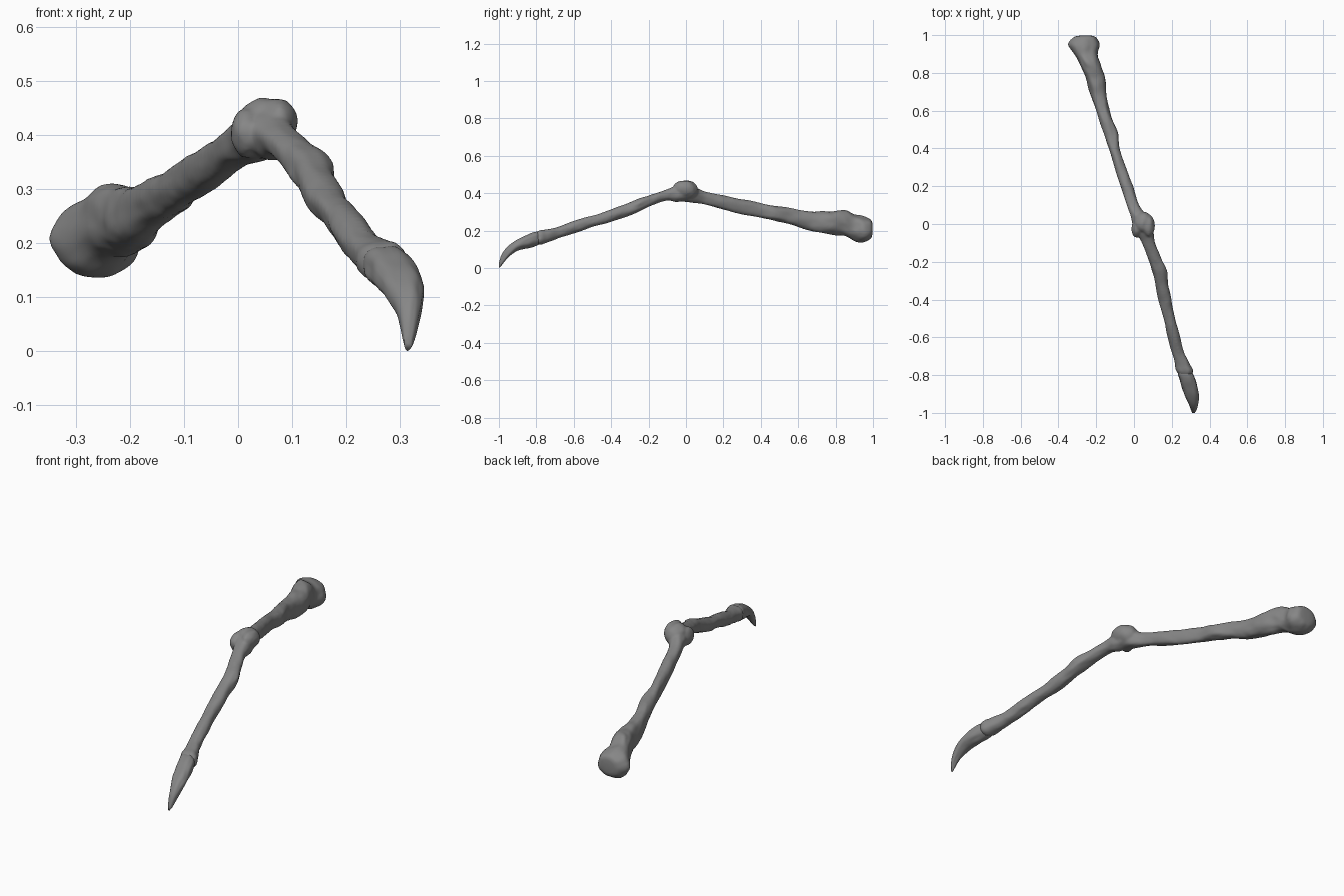
import bpy, bmesh, math
from mathutils import Vector, noise

SIDES = 32

# Dark grey surface
grey = bpy.data.materials.new("dark_grey")
grey.diffuse_color = (0.24, 0.24, 0.24, 1)


def smooth_rows(rows, steps):
    # Catmull-Rom interpolation between cross-section rows
    out = []
    for i in range(len(rows) - 1):
        p = [Vector(rows[max(0, min(len(rows) - 1, i + k))]) for k in (-1, 0, 1, 2)]
        for s in range(steps):
            t = s / steps
            out.append(0.5 * (2 * p[1] + (p[2] - p[0]) * t
                              + (2 * p[0] - 5 * p[1] + 4 * p[2] - p[3]) * t * t
                              + (3 * p[1] - p[0] - 3 * p[2] + p[3]) * t ** 3))
    out.append(Vector(rows[-1]))
    return out


def finish(bm, name):
    bmesh.ops.recalc_face_normals(bm, faces=bm.faces)
    mesh = bpy.data.meshes.new(name)
    bm.to_mesh(mesh)
    bm.free()
    mesh.materials.append(grey)
    for f in mesh.polygons:
        f.use_smooth = True
    ob = bpy.data.objects.new(name, mesh)
    bpy.context.collection.objects.link(ob)
    return ob


def limb(name, rows, rough, steps=6):
    # rows: y, x min, x max, z min, z max
    bm = bmesh.new()
    rings = []
    for y, x0, x1, z0, z1 in smooth_rows(rows, steps):
        ring = []
        for k in range(SIDES):
            a = 2 * math.pi * k / SIDES
            c, s = math.cos(a), math.sin(a)
            c = math.copysign(abs(c) ** 0.88, c)
            s = math.copysign(abs(s) ** 0.88, s)
            n = noise.noise(Vector((c * 1.3, y * 12, s * 1.3)))
            n += 0.6 * noise.noise(Vector((c * 2.6, y * 24, s * 2.6 + 5)))
            r = 1.01 + rough * n
            ring.append(bm.verts.new(((x0 + x1) / 2 + (x1 - x0) / 2 * c * r, y,
                                      (z0 + z1) / 2 + (z1 - z0) / 2 * s * r)))
        rings.append(ring)
    for a, b in zip(rings, rings[1:]):
        for k in range(SIDES):
            j = (k + 1) % SIDES
            bm.faces.new((a[k], a[j], b[j], b[k]))
    bm.faces.new(rings[0])
    bm.faces.new(rings[-1])
    return finish(bm, name)


def lobe(name, centre, radii, rough=0.08):
    bm = bmesh.new()
    bmesh.ops.create_uvsphere(bm, u_segments=28, v_segments=18, radius=1)
    for v in bm.verts:
        r = 1 + rough * noise.noise(v.co * 1.7 + Vector(centre) * 20)
        v.co = Vector(centre) + Vector([v.co[i] * radii[i] * r for i in range(3)])
    return finish(bm, name)


# Upper segment, flared and rounded at the hip end
upper = limb("leg_segments", [
    (0.998, -0.275, -0.235, 0.195, 0.225),
    (0.99, -0.315, -0.205, 0.16, 0.257),
    (0.95, -0.345, -0.185, 0.141, 0.275),
    (0.90, -0.318, -0.193, 0.145, 0.285),
    (0.85, -0.287, -0.18, 0.172, 0.308),
    (0.78, -0.257, -0.155, 0.18, 0.303),
    (0.70, -0.235, -0.147, 0.19, 0.302),
    (0.64, -0.214, -0.14, 0.205, 0.306),
    (0.57, -0.19, -0.12, 0.23, 0.318),
    (0.48, -0.16, -0.085, 0.252, 0.332),
    (0.40, -0.132, -0.076, 0.268, 0.348),
    (0.30, -0.102, -0.043, 0.288, 0.367),
    (0.20, -0.07, -0.006, 0.312, 0.388),
    (0.10, -0.038, 0.027, 0.34, 0.41),
    (0.03, -0.012, 0.075, 0.35, 0.44),
    (-0.04, 0.0, 0.08, 0.36, 0.42)], 0.10)

# Lower segment ending in a collar
lower = limb("lower_leg", [
    (0.04, 0.02, 0.085, 0.375, 0.445),
    (-0.04, 0.02, 0.104, 0.357, 0.442),
    (-0.10, 0.043, 0.112, 0.362, 0.42),
    (-0.18, 0.073, 0.143, 0.335, 0.392),
    (-0.25, 0.095, 0.175, 0.302, 0.37),
    (-0.32, 0.112, 0.18, 0.275, 0.343),
    (-0.40, 0.13, 0.197, 0.247, 0.312),
    (-0.50, 0.157, 0.217, 0.22, 0.28),
    (-0.60, 0.18, 0.244, 0.185, 0.25),
    (-0.68, 0.20, 0.265, 0.16, 0.22),
    (-0.74, 0.218, 0.295, 0.138, 0.207),
    (-0.775, 0.224, 0.314, 0.125, 0.204),
    (-0.80, 0.24, 0.305, 0.13, 0.19),
    (-0.82, 0.26, 0.29, 0.14, 0.17)], 0.13)

# Knee: main knob with side condyles
knee = [lobe("knee_knob", (0.05, 0.005, 0.416), (0.05, 0.06, 0.053)),
        lobe("knee_inner_condyle", (0.016, -0.025, 0.403), (0.03, 0.047, 0.045)),
        lobe("knee_outer_condyle", (0.075, -0.01, 0.424), (0.035, 0.06, 0.044))]

# Fuse segments and knee into one continuous skin
bm = bmesh.new()
for part in [upper, lower] + knee:
    bm.from_mesh(part.data)
bm.to_mesh(upper.data)
bm.free()
for part in [lower] + knee:
    bpy.data.objects.remove(part)
skin = upper.modifiers.new("fuse", 'REMESH')
skin.mode = 'VOXEL'
skin.voxel_size = 0.006
skin.use_smooth_shade = True
soft = upper.modifiers.new("soften", 'SMOOTH')
soft.factor = 0.5
soft.iterations = 5

# Curved claw
limb("claw", [
    (-0.765, 0.245, 0.29, 0.14, 0.18),
    (-0.79, 0.232, 0.310, 0.125, 0.194),
    (-0.83, 0.243, 0.325, 0.112, 0.185),
    (-0.87, 0.255, 0.335, 0.102, 0.168),
    (-0.91, 0.27, 0.342, 0.088, 0.146),
    (-0.95, 0.290, 0.340, 0.057, 0.117),
    (-0.975, 0.299, 0.334, 0.028, 0.088),
    (-0.99, 0.304, 0.328, 0.009, 0.06),
    (-1.0, 0.308, 0.321, 0.001, 0.025)], 0.10)
